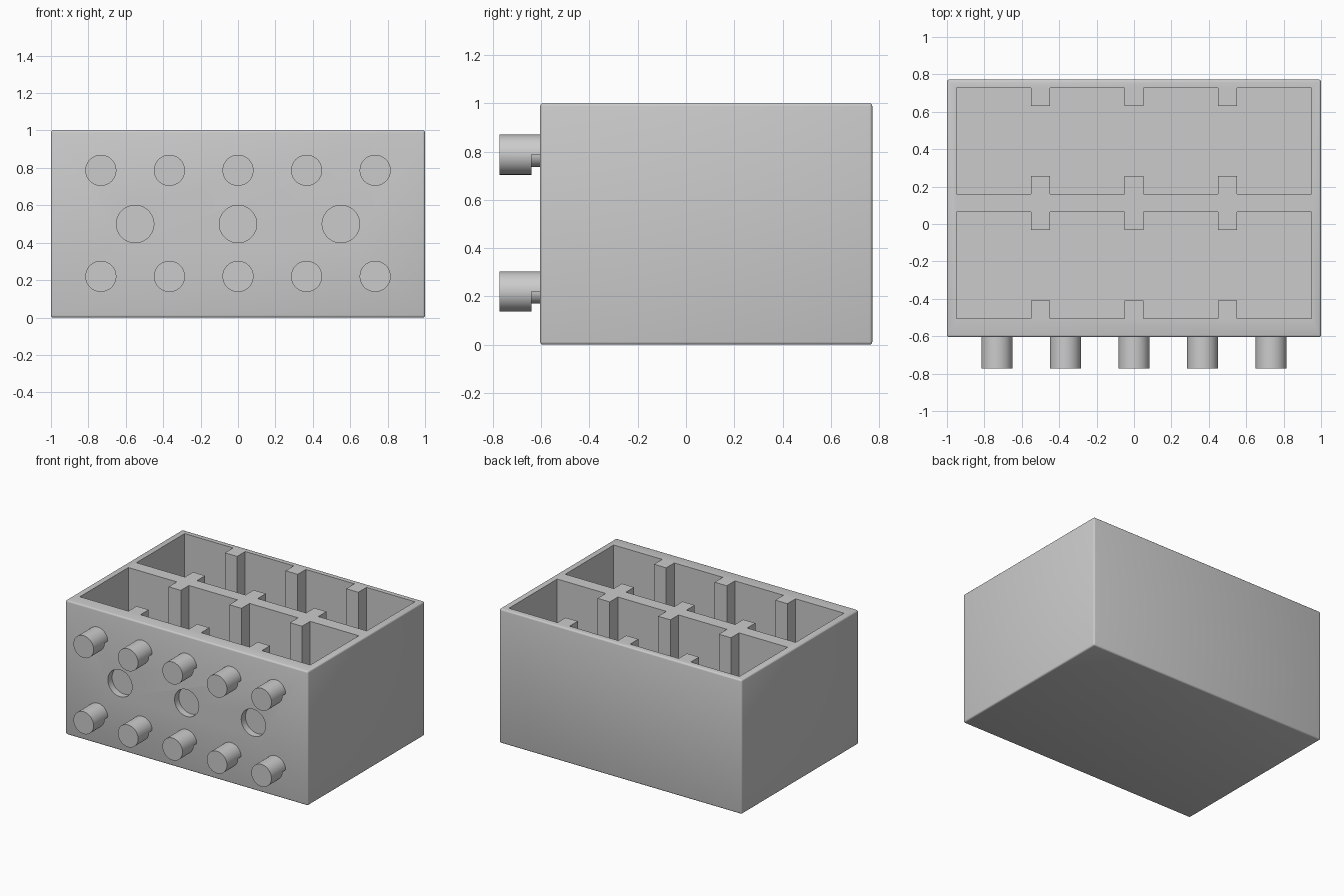
import bpy, bmesh, math

if "Cube" in bpy.data.objects:
    bpy.data.objects.remove(bpy.data.objects["Cube"])

grey = bpy.data.materials.new("plain grey")
grey.diffuse_color = (0.6, 0.6, 0.6, 1)
grey.use_nodes = True
grey.node_tree.nodes["Principled BSDF"].inputs["Base Color"].default_value = grey.diffuse_color

# Main dimensions
FRONT, BACK = -0.605, 0.772
STEP, HEAD_R, STEM_R = -0.64, 0.083, 0.05


def make(name, bm):
    bmesh.ops.recalc_face_normals(bm, faces=bm.faces)
    me = bpy.data.meshes.new(name)
    bm.to_mesh(me)
    bm.free()
    me.materials.append(grey)
    ob = bpy.data.objects.new(name, me)
    bpy.context.collection.objects.link(ob)
    return ob


def activate(ob):
    bpy.ops.object.select_all(action='DESELECT')
    ob.select_set(True)
    bpy.context.view_layer.objects.active = ob


def loft(name, rings):
    """Skin equal-length rings of points and cap both ends."""
    bm = bmesh.new()
    loops = [[bm.verts.new(p) for p in ring] for ring in rings]
    for a, b in zip(loops, loops[1:]):
        for i in range(len(a)):
            j = (i + 1) % len(a)
            bm.faces.new((a[i], a[j], b[j], b[i]))
    bm.faces.new(loops[0])
    bm.faces.new(loops[-1][::-1])
    bmesh.ops.remove_doubles(bm, verts=bm.verts, dist=1e-5)
    return make(name, bm)


def cut(target, cutter):
    mod = target.modifiers.new("cut", 'BOOLEAN')
    mod.operation, mod.solver, mod.object = 'DIFFERENCE', 'EXACT', cutter
    activate(target)
    bpy.ops.object.modifier_apply(modifier=mod.name)
    bpy.data.objects.remove(cutter)


# Outer block with a fine rounded edge
bm = bmesh.new()
bmesh.ops.create_cube(bm, size=1)
for v in bm.verts:
    v.co = (v.co.x * 2, (FRONT + BACK) / 2 + v.co.y * (BACK - FRONT), v.co.z + 0.5)
bmesh.ops.bevel(bm, geom=bm.edges[:], offset=0.012, segments=3, profile=0.5, affect='EDGES')
block = make("tray_block", bm)

# Two open compartments, each with three pairs of wall ribs
for y0, y1 in ((-0.505, 0.065), (0.16, 0.728)):
    outline = []
    for wall, inner, s in ((y0, y0 + 0.096, 1), (y1, y1 - 0.096, -1)):
        outline.append((-0.95 * s, wall))
        for x in (-0.5, 0, 0.5):
            a, b = x - 0.05 * s, x + 0.05 * s
            if s < 0:
                a, b = -x + 0.05, -x - 0.05
            outline += [(a, wall), (a, inner), (b, inner), (b, wall)]
        outline.append((0.95 * s, wall))
    cut(block, loft("cavity_cutter", [[(x, y, z) for x, y in outline] for z in (0.05, 1.2)]))

# Round shallow sockets in the front wall
for x in (-0.55, 0, 0.55):
    rings = [[(x + 0.1 * math.cos(k * math.tau / 48), y, 0.5 + 0.1 * math.sin(k * math.tau / 48))
              for k in range(48)] for y in (FRONT - 0.1, FRONT + 0.05)]
    cut(block, loft("socket_cutter", rings))

# Pegs: round head, stem with its lower half undercut
HALF = 24
upper = [k * math.pi / HALF for k in range(HALF + 1)]
lower = [math.pi + a for a in upper]


def ring(cx, cz, y, low_r):
    pts = [(HEAD_R, a) for a in upper] + [(low_r, a) for a in lower]
    return [(cx + r * math.cos(a), y, cz + r * math.sin(a)) for r, a in pts]


def peg(cx, cz):
    bm = bmesh.new()
    rings = [ring(cx, cz, -0.772, HEAD_R), ring(cx, cz, STEP, HEAD_R),
             ring(cx, cz, STEP, STEM_R), ring(cx, cz, FRONT + 0.01, STEM_R)]
    loops = [[bm.verts.new(p) for p in r] for r in rings]
    for a, b in zip(loops, loops[1:]):
        for i in range(len(a)):
            j = (i + 1) % len(a)
            bm.faces.new((a[i], a[j], b[j], b[i]))
    bm.faces.new(loops[0])
    bm.faces.new(loops[-1][::-1])
    bmesh.ops.remove_doubles(bm, verts=bm.verts, dist=1e-5)
    return make("peg", bm)


pegs = [peg(i * 0.3667, z) for z in (0.22, 0.787) for i in range(-2, 3)]

for ob in [block] + pegs:
    activate(ob)
    bpy.ops.object.shade_smooth_by_angle(angle=math.radians(32))
